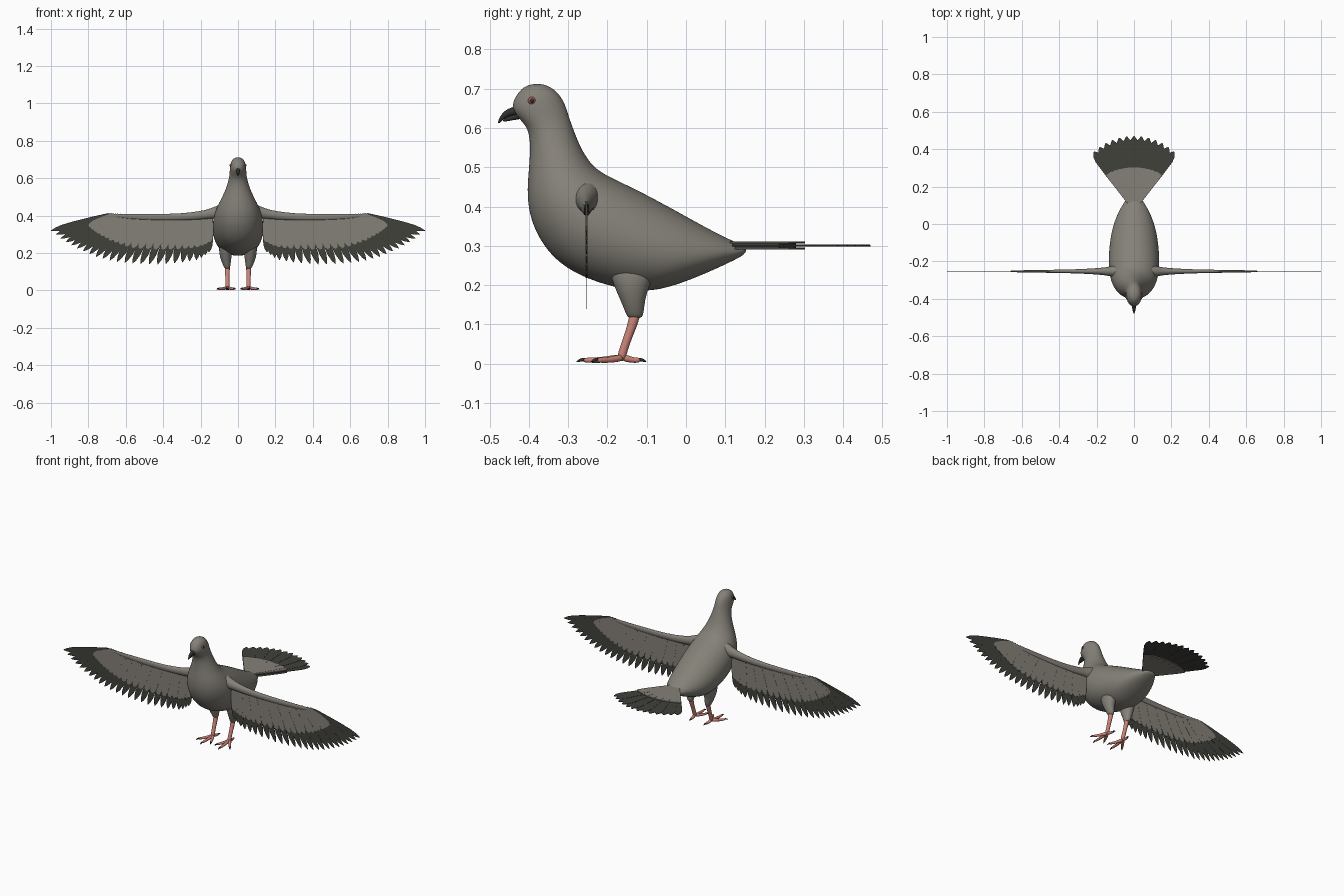
import bpy, bmesh, math
from mathutils import Vector as V

if "Cube" in bpy.data.objects:
    bpy.data.objects.remove(bpy.data.objects["Cube"])


def material(name, rgb):
    m = bpy.data.materials.new(name)
    m.diffuse_color = (*rgb, 1)
    m.use_nodes = True
    m.node_tree.nodes["Principled BSDF"].inputs["Base Color"].default_value = m.diffuse_color
    return m


GREY = material("warm grey plumage", (0.235, 0.22, 0.19))
DARK = material("dark flight feather", (0.052, 0.053, 0.044))
PINK = material("pink skin", (0.60, 0.235, 0.19))
HORN = material("dark horn", (0.03, 0.03, 0.027))
RED = material("red iris", (0.38, 0.10, 0.08))


def finish(name, bm, mats, mirror=False, subsurf=0):
    bmesh.ops.recalc_face_normals(bm, faces=bm.faces)
    me = bpy.data.meshes.new(name)
    bm.to_mesh(me)
    bm.free()
    for m in mats:
        me.materials.append(m)
    ob = bpy.data.objects.new(name, me)
    bpy.context.collection.objects.link(ob)
    if mirror:
        mod = ob.modifiers.new("mirror", 'MIRROR')
        mod.use_mirror_merge = False
    if subsurf:
        mod = ob.modifiers.new("smooth", 'SUBSURF')
        mod.levels = mod.render_levels = subsurf
    return ob


def loft(bm, rings, n, mat=0):
    """Skin elliptical rings, each given as (centre, axis a, axis b)."""
    loops = []
    for c, a, b in rings:
        loops.append([bm.verts.new(c + a * math.cos(2 * math.pi * i / n)
                                   + b * math.sin(2 * math.pi * i / n)) for i in range(n)])
    faces = [bm.faces.new((p[i], p[(i + 1) % n], q[(i + 1) % n], q[i]))
             for p, q in zip(loops, loops[1:]) for i in range(n)]
    faces += [bm.faces.new(loops[0]), bm.faces.new(loops[-1])]
    for f in faces:
        f.smooth = True
        f.material_index = mat


def tube(bm, pts, n=10, mat=0, side=None):
    """Round tube through (x, y, z, radius) points."""
    ps = [V(p[:3]) for p in pts]
    rings = []
    for i, p in enumerate(ps):
        t = (ps[min(i + 1, len(ps) - 1)] - ps[max(i - 1, 0)]).normalized()
        s = V(side) if side else t.cross(V((0, 0, 1))).normalized()
        rings.append((p, s * pts[i][3], t.cross(s).normalized() * pts[i][3]))
    loft(bm, rings, n, mat)


def curve(pts, t):
    """Point at t in 0..1 along evenly spaced control points."""
    f = t * (len(pts) - 1)
    i = min(int(f), len(pts) - 2)
    return V(pts[i]).lerp(V(pts[i + 1]), f - i)


def feather(bm, base, tip, width, normal, thick, mat, outline):
    """Thin leaf-shaped plate from base to tip."""
    side = (tip - base).normalized().cross(normal)
    right = [base.lerp(tip, u) + side * width * w for u, w in outline]
    left = [base.lerp(tip, u) - side * width * w for u, w in reversed(outline)]
    ring = right + left
    lo = [bm.verts.new(p - normal * thick / 2) for p in ring]
    hi = [bm.verts.new(p + normal * thick / 2) for p in ring]
    n = len(ring)
    faces = [bm.faces.new(lo), bm.faces.new(hi)]
    faces += [bm.faces.new((lo[i], lo[(i + 1) % n], hi[(i + 1) % n], hi[i])) for i in range(n)]
    for f in faces:
        f.material_index = mat


# Body, neck and head: back point (y, z), front point (y, z), half width
stations = [
    (-.365, .712, -.392, .712, .010), (-.343, .704, -.415, .704, .028),
    (-.321, .685, -.434, .682, .040), (-.307, .660, -.447, .650, .044),
    (-.298, .630, -.424, .622, .045), (-.286, .595, -.401, .598, .049),
    (-.270, .555, -.396, .550, .062), (-.250, .520, -.401, .490, .082),
    (-.225, .492, -.406, .430, .105), (-.180, .469, -.397, .365, .124),
    (-.130, .446, -.367, .303, .134), (-.080, .420, -.322, .252, .137),
    (-.030, .393, -.252, .214, .134), (.020, .365, -.170, .190, .126),
    (.060, .343, -.090, .180, .112), (.100, .322, .000, .208, .088),
    (.130, .308, .080, .243, .058), (.150, .298, .137, .270, .034),
    (.154, .292, .151, .281, .014)]
bm = bmesh.new()
rings = []
for by, bz, fy, fz, w in stations:
    back, front = V((0, by, bz)), V((0, fy, fz))
    rings.append(((back + front) / 2, V((w, 0, 0)), (back - front) / 2))
loft(bm, rings, 24)
finish("body_and_head", bm, [GREY], subsurf=2)

# Beak
bm = bmesh.new()
tube(bm, [(0, -.415, .644, .012), (0, -.440, .643, .012), (0, -.457, .637, .009),
          (0, -.470, .625, .006), (0, -.478, .611, .002)], 12, side=(1, 0, 0))
tube(bm, [(0, -.410, .633, .010), (0, -.440, .628, .008), (0, -.468, .617, .003)],
     12, side=(1, 0, 0))
finish("beak", bm, [HORN], subsurf=1)

# Eyes
bm = bmesh.new()
for x, r, depth, mat in ((.037, .0105, .007, 0), (.041, .0060, .0052, 1)):
    rings = []
    for k in range(7):
        a = math.pi * (k + .15) / 6.3
        s = r * math.sin(a)
        rings.append((V((x - depth * math.cos(a), -.392, .669)), V((0, s, 0)), V((0, 0, s))))
    loft(bm, rings, 16, mat)
finish("eyes", bm, [RED, HORN], mirror=True)

# Feathered thighs
bm = bmesh.new()
loft(bm, [(V((x, y, z)), V((rx, 0, 0)), V((0, ry, 0))) for x, y, z, rx, ry in
          [(.062, -.135, .27, .035, .070), (.066, -.138, .22, .038, .055),
           (.066, -.138, .18, .032, .038), (.062, -.133, .145, .023, .027),
           (.058, -.130, .122, .016, .022), (.057, -.130, .115, .010, .014)]], 16)
finish("thighs", bm, [GREY], mirror=True, subsurf=1)

# Shanks, toes and claws
bm = bmesh.new()
tube(bm, [(.057, -.128, .135, .014), (.057, -.133, .110, .014), (.057, -.145, .075, .011),
          (.056, -.158, .040, .011), (.056, -.165, .014, .012), (.056, -.167, .006, .006)],
     12, side=(1, 0, 0))
ankle = V((.056, -.160, .016))
for tx, ty in ((.060, -.262), (.020, -.232), (.105, -.228), (.050, -.117)):
    tip = V((tx, ty, .008))
    d = (tip - ankle).normalized()
    pts = [(*ankle, .010)]
    for u, z, r in ((.3, .012, .009), (.6, .009, .0075), (.9, .009, .007), (1, .009, .005)):
        p = ankle.lerp(tip, u)
        pts.append((p.x, p.y, z, r))
    tube(bm, pts)
    claw = [(tip + d * s) for s in (-.006, .006, .018)]
    tube(bm, [(p.x, p.y, z, r) for p, z, r in zip(claw, (.011, .010, .004), (.0055, .005, .001))],
         8, 1)
finish("legs_and_feet", bm, [PINK, HORN], mirror=True, subsurf=1)

# Wing arms
WY = -.253
bm = bmesh.new()
loft(bm, [(V((x, WY, z)), V((0, ry, 0)), V((0, 0, rz))) for x, z, ry, rz in
          [(.065, .424, .042, .052), (.10, .420, .033, .039), (.13, .415, .026, .031),
           (.16, .409, .021, .026), (.20, .402, .017, .023), (.30, .393, .011, .018),
           (.45, .392, .008, .017), (.60, .396, .006, .013), (.67, .402, .004, .007)]], 16)
finish("wing_arms", bm, [GREY], mirror=True, subsurf=1)

# Wing feathers: long dark row, then shorter grey coverts on both faces
bases = [(.152, WY, .40), (.20, WY, .40), (.26, WY, .40), (.34, WY, .40), (.43, WY, .40),
         (.52, WY, .40), (.58, WY, .40), (.63, WY, .40), (.66, WY, .40), (.69, WY, .401)]
tips = [(.155, WY, .205), (.21, WY, .165), (.31, WY, .148), (.43, WY, .140), (.55, WY, .143),
        (.66, WY, .155), (.76, WY, .18), (.85, WY, .22), (.93, WY, .265), (1.0, WY, .32)]
long_leaf = [(0, .75), (.3, .95), (.6, 1), (.8, .9), (.92, .55), (1, .06)]
blunt_leaf = [(0, .8), (.4, 1), (.75, 1), (.92, .75), (1, .3)]
bm = bmesh.new()
COUNT = 25
for i in range(COUNT):
    t = i / (COUNT - 1)
    b, p = curve(bases, t), curve(tips, t)
    width = .0205 - .003 * t
    off = V((0, .0007 * (i % 2), 0))
    feather(bm, b + off, p + off, width, V((0, 1, 0)), .0015, 1, long_leaf)
    if i < COUNT - 2:
        q = b.lerp(p, .72 - .08 * t - .22 * max(0, t - .5) * 2)
        feather(bm, b + off, q + off, width * 1.05, V((0, 1, 0)), .0045, 0, blunt_leaf)
finish("wing_feathers", bm, [GREY, DARK], mirror=True)

# Fanned tail: dark feathers between upper and lower grey coverts
tail_leaf = [(0, .45), (.3, .65), (.6, .88), (.85, 1), (.94, .75), (1, .12)]
covert_leaf = [(0, .5), (.4, .8), (.8, 1), (1, .95)]
bm = bmesh.new()
root = V((0, .08, .30))
for i in range(13):
    k = (i - 6) / 6
    a = math.radians(35) * k
    d = V((math.sin(a), math.cos(a), 0))
    off = V((0, 0, .0012 * (i % 2)))
    start = root + d * .03
    feather(bm, start + off, root + d * (.39 - .016 * k * k) + off, .0245,
            V((0, 0, 1)), .003, 1, tail_leaf)
    for h in (-.0075, .0075):
        lift = off + V((0, 0, h))
        feather(bm, start + lift, root + d * (.222 + .012 * k * k) + lift, .0185,
                V((0, 0, 1)), .004, 0, covert_leaf)
    feather(bm, start, root + d * .20, .012, V((0, 0, 1)), .012, 1, covert_leaf)
finish("tail_feathers", bm, [GREY, DARK])
